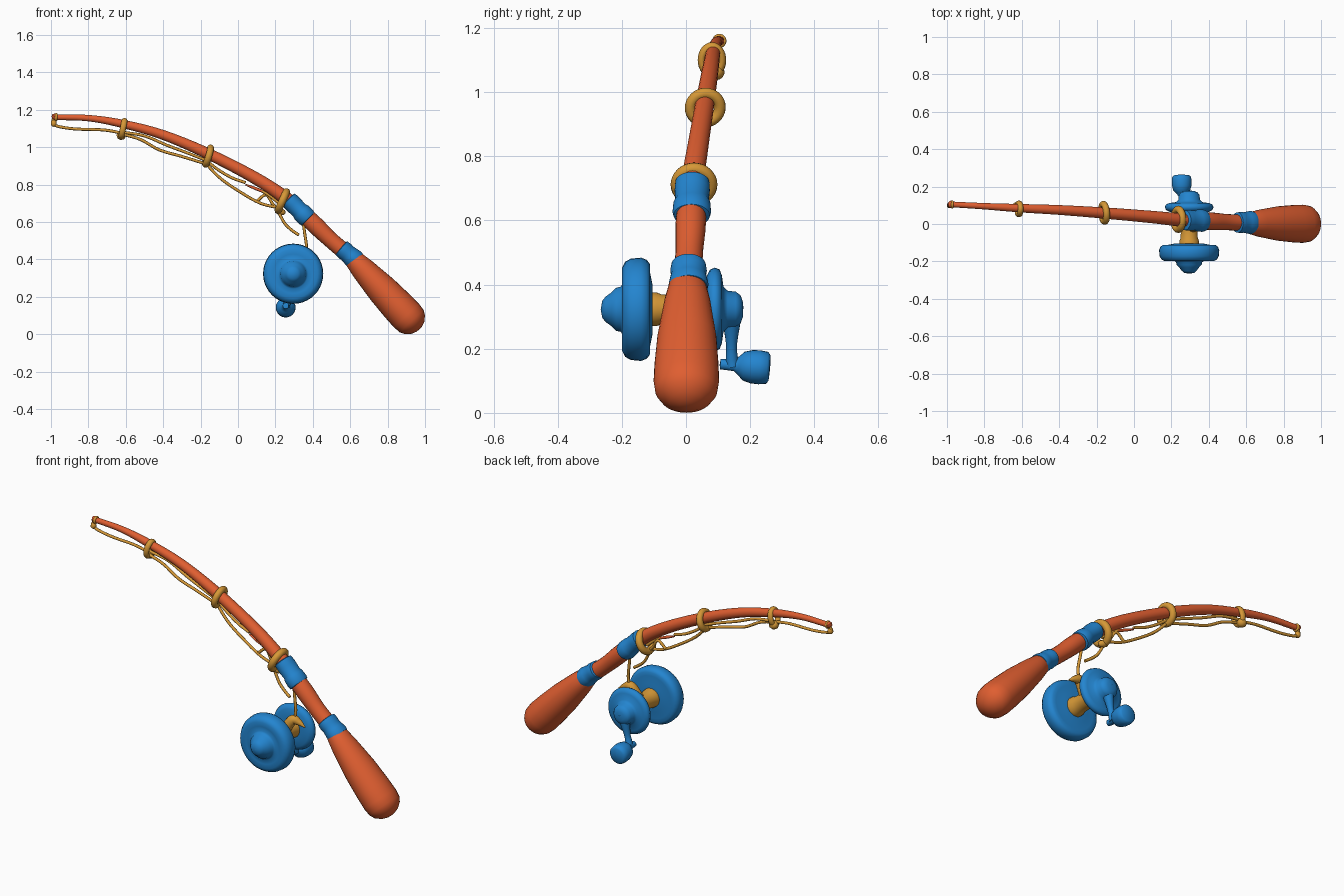
import bpy, bmesh, math
from mathutils import Vector

cube = bpy.data.objects.get("Cube")
if cube:
    bpy.data.objects.remove(cube, do_unlink=True)


def material(name, rgb):
    m = bpy.data.materials.new(name)
    m.use_nodes = True
    m.diffuse_color = (*rgb, 1)
    m.node_tree.nodes["Principled BSDF"].inputs["Base Color"].default_value = (*rgb, 1)
    return m


RED = material("brick red", (0.74, 0.112, 0.03))
BLUE = material("bright blue", (0.017, 0.235, 0.63))
GOLD = material("golden ochre", (0.67, 0.315, 0.038))


def finish(bm, name, mat):
    bmesh.ops.remove_doubles(bm, verts=bm.verts, dist=0.0002)
    bmesh.ops.recalc_face_normals(bm, faces=bm.faces)
    mesh = bpy.data.meshes.new(name)
    bm.to_mesh(mesh)
    bm.free()
    mesh.materials.append(mat)
    obj = bpy.data.objects.new(name, mesh)
    bpy.context.collection.objects.link(obj)
    bpy.ops.object.select_all(action='DESELECT')
    obj.select_set(True)
    bpy.context.view_layer.objects.active = obj
    bpy.ops.object.shade_smooth_by_angle(angle=math.radians(50))


def skin(name, mat, rings, sides, squash=1):
    """Bridge a row of rings, each given as centre, direction and radius."""
    bm = bmesh.new()
    loops = []
    for centre, direction, radius in rings:
        side = direction.cross(Vector((0, 1, 0)) if abs(direction.y) < 0.8 else Vector((0, 0, 1))).normalized()
        up = direction.cross(side).normalized()
        turn = [math.tau * i / sides for i in range(sides)]
        loops.append([bm.verts.new(centre + (side * math.cos(a) * squash + up * math.sin(a)) * max(radius, 0.0001))
                      for a in turn])
    for a, b in zip(loops, loops[1:]):
        for i in range(sides):
            j = (i + 1) % sides
            bm.faces.new((a[i], a[j], b[j], b[i]))
    bm.faces.new(loops[0])
    bm.faces.new(loops[-1])
    finish(bm, name, mat)


def lathe(name, mat, start, axis, profile, sides=32, squash=1):
    start, axis = Vector(start), Vector(axis).normalized()
    skin(name, mat, [(start + axis * d, axis, r) for d, r in profile], sides, squash)


def tube(name, mat, points, radius=None, sides=16, steps=6):
    """Smooth round tube through points; a fourth value sets the radius."""
    pts = [Vector(p if len(p) == 4 else (*p, radius)) for p in points]
    pts = [2 * pts[0] - pts[1]] + pts + [2 * pts[-1] - pts[-2]]
    path = []
    for a, b, c, d in zip(pts, pts[1:], pts[2:], pts[3:]):
        for k in range(steps):
            t = k / steps
            path.append(0.5 * (2 * b + (c - a) * t + (2 * a - 5 * b + 4 * c - d) * t * t
                               + (3 * b - a - 3 * c + d) * t ** 3))
    path.append(pts[-2])
    rings = []
    for i, p in enumerate(path):
        along = path[min(i + 1, len(path) - 1)] - path[max(i - 1, 0)]
        rings.append((p.xyz, along.xyz.normalized(), p.w))
    skin(name, mat, rings, sides)


# Rod and handle
tube("rod", RED, [(-0.98, .105, 1.16, .015), (-0.8, .095, 1.155, .017), (-0.62, .085, 1.125, .022),
                  (-0.4, .075, 1.065, .026), (-0.15, .058, .96, .030), (0.1, .037, .83, .033),
                  (0.27, .02, .715, .037), (0.4, .015, .595, .047), (0.5, .01, .5, .043),
                  (0.62, .005, .40, .045)], sides=20)
lathe("handle", RED, (.6, .005, .42), (.3, -.004, -.32),
      [(0, .045), (.03, .058), (.1, .072), (.25, .092), (.37, .1), (.44, .102),
       (.48, .097), (.506, .082), (.529, .052), (.539, .022), (.541, 0)], squash=.9)
lathe("rod_tip", RED, (-.99, .105, 1.15), (.3, 0, .3),
      [(0, 0), (.004, .014), (.016, .02), (.028, .014), (.032, 0)], 16)

# Blue clamps on the rod, a little wider than deep
lathe("lower_clamp", BLUE, (.55, .008, .463), (.105, 0, -.092),
      [(0, .04), (.004, .054), (.03, .057), (.045, .054), (.07, .058), (.095, .062), (.11, .059), (.113, .04)],
      squash=.88)
lathe("upper_clamp", BLUE, (.268, .02, .722), (.14, -.003, -.14),
      [(0, .035), (.005, .053), (.04, .055), (.085, .052), (.1, .058), (.135, .06), (.15, .056), (.154, .04)],
      squash=.88)


# Line guide rings
def guide(name, centre, normal, radius, thick, narrow=1):
    bpy.ops.mesh.primitive_torus_add(location=centre, major_radius=radius, minor_radius=thick,
                                     major_segments=32, minor_segments=12,
                                     rotation=Vector(normal).to_track_quat('Z', 'Y').to_euler())
    obj = bpy.context.object
    obj.name = name
    obj.scale.x = narrow
    obj.data.materials.append(GOLD)
    bpy.ops.object.shade_smooth_by_angle(angle=math.radians(50))


guide("lower_guide", (.237, .025, .712), (.91, 0, -.41), .053, .02)
guide("middle_guide", (-.16, .06, .952), (.957, .08, -.29), .046, .018)
guide("tip_guide", (-.615, .081, 1.1), (.98, 0, -.2), .041, .016, .78)
guide("rod_tip_loop", (-.972, .104, 1.16), (1, 0, -.05), .015, .007)
lathe("guide_knot", GOLD, (-.65, .095, 1.065), (1, 0, -.1),
      [(0, 0), (.008, .018), (.025, .025), (.045, .018), (.052, 0)], 14)
lathe("lower_guide_knot", GOLD, (.195, .028, .665), (1, 0, -.3),
      [(0, 0), (.008, .014), (.03, .02), (.055, .014), (.062, 0)], 14)
lathe("rod_tip_knot", GOLD, (-.985, .1, 1.108), (0, 0, 1),
      [(0, 0), (.004, .01), (.014, .016), (.03, .013), (.04, 0)], 14)

# Fishing line
LINES = {
    "line_tip": [(-.982, .105, 1.165), (-.985, .1, 1.12), (-.88, .095, 1.098), (-.72, .088, 1.092), (-.62, .083, 1.075)],
    "line_outer_upper": [(-.62, .09, 1.08), (-.5, .085, 1.06), (-.38, .075, 1.01), (-.26, .065, .965), (-.16, .06, .925)],
    "line_outer_lower": [(-.62, .075, 1.07), (-.52, .07, 1.04), (-.42, .065, .985), (-.3, .06, .95), (-.17, .055, .91)],
    "line_inner_upper": [(-.16, .06, .92), (-.1, .057, .875), (-.03, .052, .835), (.04, .045, .81)],
    "line_inner_end": [(.13, .037, .765), (.17, .03, .74), (.23, .025, .69)],
    "line_inner_lower": [(-.17, .055, .91), (-.09, .045, .83), (.02, .04, .755), (.12, .035, .70), (.22, .025, .675)],
    "line_link": [(.10, .04, .71), (.15, .04, .745), (.19, .035, .69), (.235, .025, .65)],
    "line_loose_end": [(.215, .02, .655), (.25, .015, .592), (.285, .01, .558), (.325, .005, .53)],
    "line_to_reel": [(.345, .01, .63), (.355, .005, .55), (.366, 0, .47), (.36, 0, .42)],
}
for name, pts in LINES.items():
    tube(name, GOLD, pts, radius=.008, sides=8, steps=5)
tube("red_strand", RED, [(.04, .045, .80, .004), (.09, .04, .78, .008), (.14, .037, .76, .007)], sides=8)

# Horn-shaped line hook rising from the spool
tube("line_hook", GOLD, [(.31, -.015, .35, .03), (.35, -.005, .41, .027), (.385, 0, .405, .018),
                         (.425, 0, .385, .003)], sides=12)

# Reel: both discs and the spool share one axis running front to back
C = (.295, 0, .323)
lathe("reel_front_disc", BLUE, C, (0, -1, 0),
      [(.105, 0), (.105, .08), (.113, .12), (.112, .14), (.122, .154), (.14, .161), (.172, .158),
       (.19, .148), (.199, .13), (.197, .105), (.197, .08), (.204, .07), (.218, .067),
       (.232, .053), (.25, .04), (.261, .027), (.266, 0)], 40)
lathe("spool", GOLD, C, (0, 1, 0),
      [(-.11, .053), (-.09, .052), (-.075, .046), (-.03, .044), (.03, .045), (.06, .052), (.075, .055)])
lathe("reel_back_disc", BLUE, C, (0, 1, 0),
      [(.062, 0), (.062, .06), (.065, .105), (.075, .124), (.09, .13), (.105, .124), (.112, .105),
       (.117, .07), (.13, .058), (.155, .055), (.17, .044), (.177, .025), (.178, 0)], 40)

# Crank arm and grip
tube("crank_arm", BLUE, [(.298, .14, .33, .04), (.285, .142, .27, .026), (.272, .142, .21, .017),
                         (.262, .143, .17, .019), (.258, .146, .145, .02)], sides=16)
lathe("crank_grip", BLUE, (.255, .105, .152), (0, 1, -.08),
      [(0, 0), (.002, .016), (.045, .018), (.06, .03), (.075, .045), (.1, .052), (.125, .053),
       (.148, .05), (.156, .04), (.158, 0)], 24)
